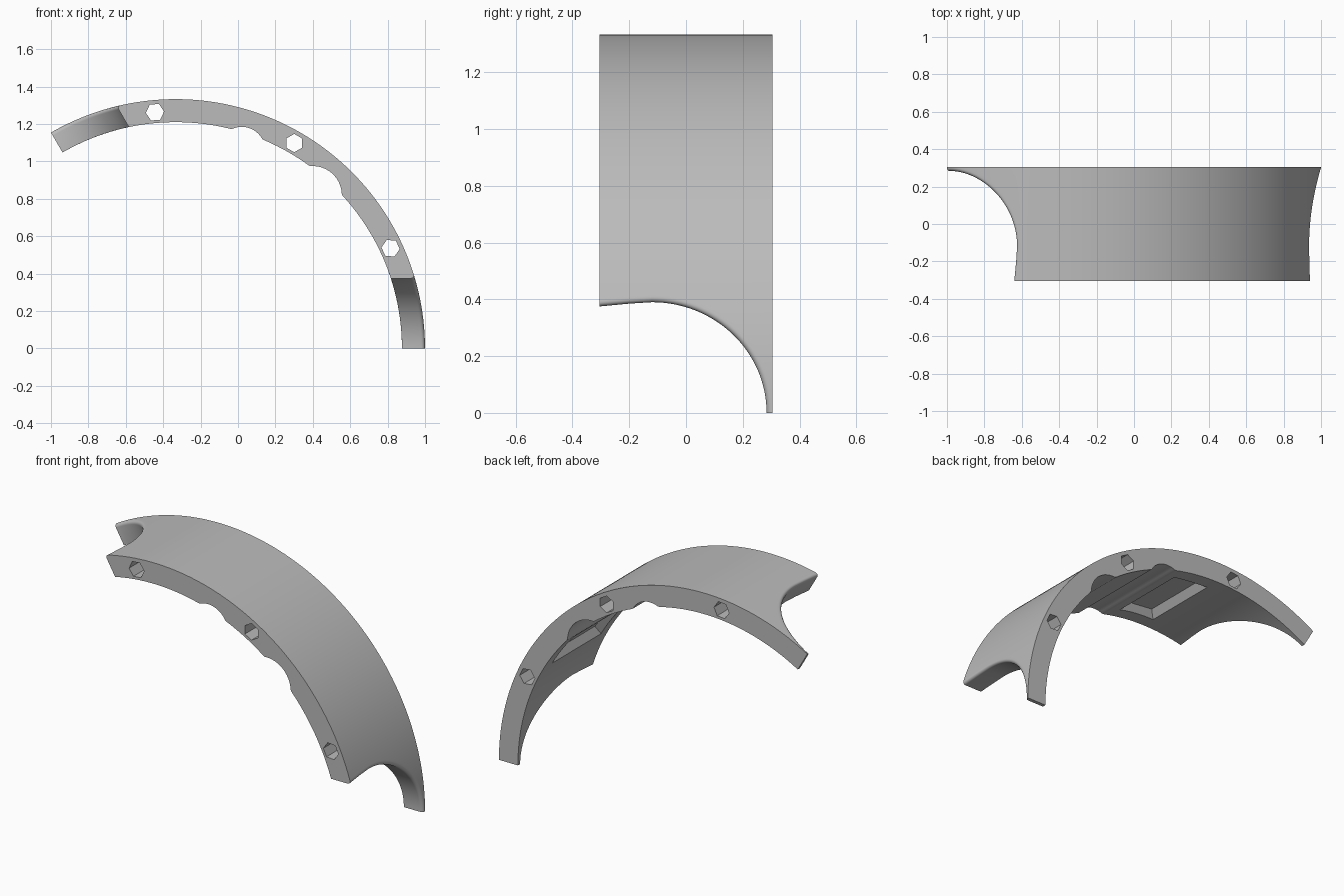
import bpy, bmesh
from math import sin, cos, asin, sqrt, radians, pi
from mathutils import Vector, Matrix

if "Cube" in bpy.data.objects:
    bpy.data.objects.remove(bpy.data.objects["Cube"])

CX = -1 / 3                 # arc axis
R_OUT, R_IN = 1.333, 1.21
SPAN = radians(120)
HALF_Y = 0.305
FILLET = 0.02

grey = bpy.data.materials.new("plain grey")
grey.use_nodes = True
grey.diffuse_color = (0.5, 0.5, 0.5, 1)
grey.node_tree.nodes["Principled BSDF"].inputs["Base Color"].default_value = (0.5, 0.5, 0.5, 1)


def polar(r, a, y):
    return Vector((CX + r * cos(a), y, r * sin(a)))


def make(name, bm):
    bmesh.ops.recalc_face_normals(bm, faces=bm.faces)
    mesh = bpy.data.meshes.new(name)
    bm.to_mesh(mesh)
    bm.free()
    obj = bpy.data.objects.new(name, mesh)
    bpy.context.collection.objects.link(obj)
    mesh.materials.append(grey)
    return obj


def loft(name, rings):
    bm = bmesh.new()
    rows = [[bm.verts.new(p) for p in ring] for ring in rings]
    n = len(rows[0])
    for a, b in zip(rows, rows[1:]):
        for i in range(n):
            j = (i + 1) % n
            bm.faces.new((a[i], a[j], b[j], b[i]))
    bm.faces.new(rows[0])
    bm.faces.new(rows[-1])
    bmesh.ops.remove_doubles(bm, verts=bm.verts, dist=0.00005)
    return make(name, bm)


# Two rounded channels run along the inner surface: (x, z, radius)
CHANNELS = [(0.40, 0.82, 0.155), (0.02, 1.06, 0.125)]


def inner_radius(a):
    r = R_IN
    for x, z, q in CHANNELS:
        along = (x - CX) * cos(a) + z * sin(a)
        across = (x - CX) * sin(a) - z * cos(a)
        if abs(across) < q:
            r = max(r, along + sqrt(q * q - across * across))
    return r


def angles(start):
    # fine fixed steps in the middle, stretched steps at both notched ends
    low = radians(20)
    head = [start + (low - start) * i / 10 for i in range(10)]
    mid = [radians(20 + i / 2) for i in range(161)]
    return head + mid + [SPAN - a for a in reversed(head)]


def section(y, h, ny, nz, f):
    def side(y, h, r):
        return asin(h / r), r, y
    fillet = []
    for i in range(1, 7):
        t = i / 6 * pi / 2
        off = f * (1 - sin(t))
        fillet.append(side(y + ny * off, h + nz * off, R_OUT - f * (1 - cos(t))))
    y_out, h_out = y + ny * f, h + nz * f
    outer = [polar(R_OUT, a, y_out) for a in angles(asin(h_out / R_OUT))]
    inner = [polar(inner_radius(a), a, y) for a in angles(asin(h / R_IN))]
    left = [polar(r, SPAN - a, yy) for a, r, yy in fillet]
    right = [polar(r, a, yy) for a, r, yy in reversed(fillet)]
    return outer + left + inner[::-1] + right


# Notch outline: gentle slope, then a quarter round down to the tip
NOTCH_Y, NOTCH_R, NOTCH_H = -0.12, 0.404, 0.39
rings = [section(-HALF_Y, 0.375, 0, 1, FILLET),
         section(-0.2, 0.385, 0, 1, FILLET)]
for i in range(33):
    t = i / 32 * pi / 2
    rings.append(section(NOTCH_Y + NOTCH_R * sin(t), NOTCH_H * cos(t),
                         sin(t), cos(t), FILLET))
rings.append(section(HALF_Y, 0, 0, 0, 0))
shell = loft("curved_shell", rings)


def cut(cutter):
    cutter.hide_render = True
    mod = shell.modifiers.new(cutter.name, 'BOOLEAN')
    mod.operation = 'DIFFERENCE'
    mod.solver = 'EXACT'
    mod.object = cutter
    bpy.context.view_layer.objects.active = shell
    bpy.ops.object.modifier_apply(modifier=mod.name)
    bpy.data.objects.remove(cutter)


# Hexagonal through holes
for deg in (25, 60, 95):
    a = radians(deg)
    centre = polar(1.268, a, 0)
    hexagon = [centre + 0.049 * Vector((cos(a + (k + 0.5) * pi / 3), 0,
                                        sin(a + (k + 0.5) * pi / 3))) for k in range(6)]
    cut(loft("hex_cutter", [[p + Vector((0, s, 0)) for p in hexagon] for s in (-0.5, 0.5)]))

# Shallow pockets with sloping walls on the inside
for deg in (36, 84):
    a = radians(deg)
    radial, tangent = Vector((cos(a), 0, sin(a))), Vector((-sin(a), 0, cos(a)))
    levels = []
    for r, w, d in ((1.18, 0.13, 0.24), (1.25, 0.09, 0.20)):
        base = Vector((CX, 0, 0)) + radial * r
        levels.append([base + tangent * w * i + Vector((0, d * j, 0))
                       for i, j in ((-1, -1), (1, -1), (1, 1), (-1, 1))])
    cut(loft("pocket_cutter", levels))

bpy.ops.object.select_all(action='DESELECT')
shell.select_set(True)
bpy.context.view_layer.objects.active = shell
bpy.ops.object.shade_smooth_by_angle(angle=radians(30))
